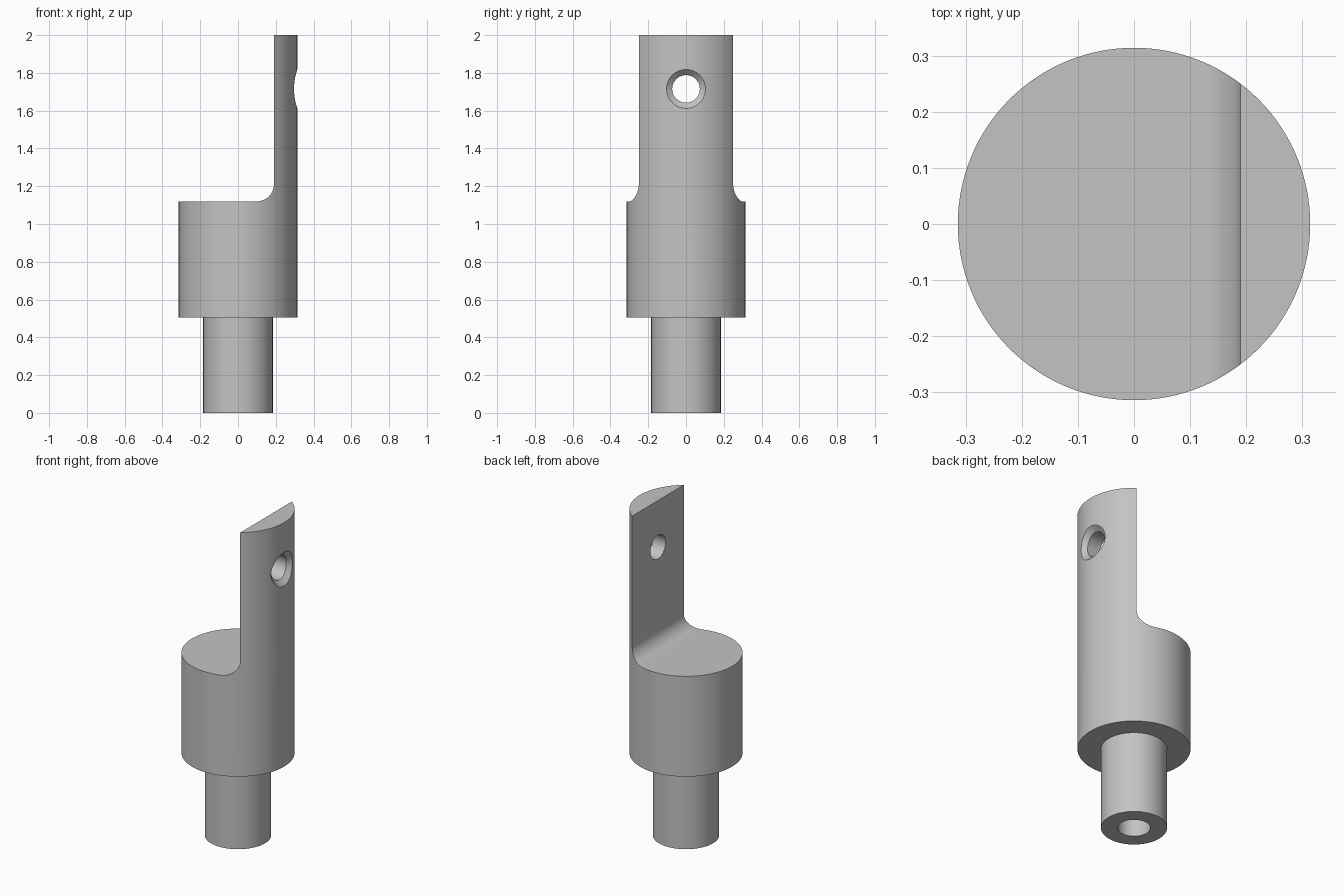
import bpy
import bmesh
from math import sin, cos, pi, sqrt, radians

if "Cube" in bpy.data.objects:
    bpy.data.objects.remove(bpy.data.objects["Cube"])

SEGMENTS = 128
BODY_R, SHAFT_R, BORE_R = 0.314, 0.184, 0.091
SHOULDER_Z, SEAT_Z, TOP_Z = 0.505, 1.12, 2.0
FLAT_X, FILLET_R = 0.19, 0.09
HOLE_Z, HOLE_R, RIM_R, CHAMFER = 1.715, 0.073, 0.103, 0.03

grey = bpy.data.materials.new("plain grey metal")
grey.use_nodes = True
colour = (0.55, 0.55, 0.55, 1)
grey.diffuse_color = colour
grey.node_tree.nodes["Principled BSDF"].inputs["Base Color"].default_value = colour


def make_object(name, bm):
    bmesh.ops.recalc_face_normals(bm, faces=bm.faces)
    mesh = bpy.data.meshes.new(name)
    bm.to_mesh(mesh)
    bm.free()
    mesh.materials.append(grey)
    obj = bpy.data.objects.new(name, mesh)
    bpy.context.collection.objects.link(obj)
    return obj


def loft(name, rings):
    """Join equal rings of points into a closed solid."""
    bm = bmesh.new()
    loops = [[bm.verts.new(p) for p in ring] for ring in rings]
    for a, b in zip(loops, loops[1:]):
        for i in range(len(a)):
            j = (i + 1) % len(a)
            bm.faces.new((a[i], a[j], b[j], b[i]))
    bm.faces.new(loops[0])
    bm.faces.new(loops[-1])
    return make_object(name, bm)


def circle(r, z):
    angles = [2 * pi * i / SEGMENTS for i in range(SEGMENTS)]
    return [(r * cos(a), r * sin(a), z) for a in angles]


def hole_ring(r, x_at):
    """Ring about the cross hole axis, with x given by sideways offset."""
    angles = [2 * pi * i / 64 for i in range(64)]
    return [(x_at(r * cos(a)), r * cos(a), HOLE_Z + r * sin(a)) for a in angles]


def surface(y):
    return sqrt(BODY_R ** 2 - y ** 2)


# Turned pin: blind bore, thin shaft, shoulder and thick body
pin = loft("slotted_pin", [circle(r, z) for r, z in (
    (BORE_R, 0.4), (BORE_R, 0), (SHAFT_R, 0), (SHAFT_R, SHOULDER_Z),
    (BODY_R, SHOULDER_Z), (BODY_R, TOP_Z))])

# Cutter that leaves the upright blade with a fillet at its foot
steps = 16
outline = [(-0.5, 2.2), (-0.5, SEAT_Z)]
for i in range(steps + 1):
    a = -pi / 2 + pi / 2 * i / steps
    outline.append((FLAT_X - FILLET_R + FILLET_R * cos(a),
                    SEAT_Z + FILLET_R + FILLET_R * sin(a)))
outline.append((FLAT_X, 2.2))
blade_cutter = loft("blade_cutter", [[(x, y, z) for x, z in outline] for y in (-0.5, 0.5)])

# Cross hole cutter with a chamfered outer mouth
over = 0.003
hole_cutter = loft("hole_cutter", [
    hole_ring(HOLE_R, lambda y: 0.05),
    hole_ring(HOLE_R, lambda y: surface(y) - CHAMFER),
    hole_ring(RIM_R + over, lambda y: surface(y) + over),
    hole_ring(RIM_R + over, lambda y: 0.5)])

bpy.ops.object.select_all(action="DESELECT")
bpy.context.view_layer.objects.active = pin
pin.select_set(True)
for cutter in (blade_cutter, hole_cutter):
    cutter.hide_render = True
    cut = pin.modifiers.new("cut", "BOOLEAN")
    cut.operation = "DIFFERENCE"
    cut.solver = "EXACT"
    cut.object = cutter
    bpy.ops.object.modifier_apply(modifier=cut.name)
    bpy.data.objects.remove(cutter)

bpy.ops.object.shade_smooth_by_angle(angle=radians(30))
